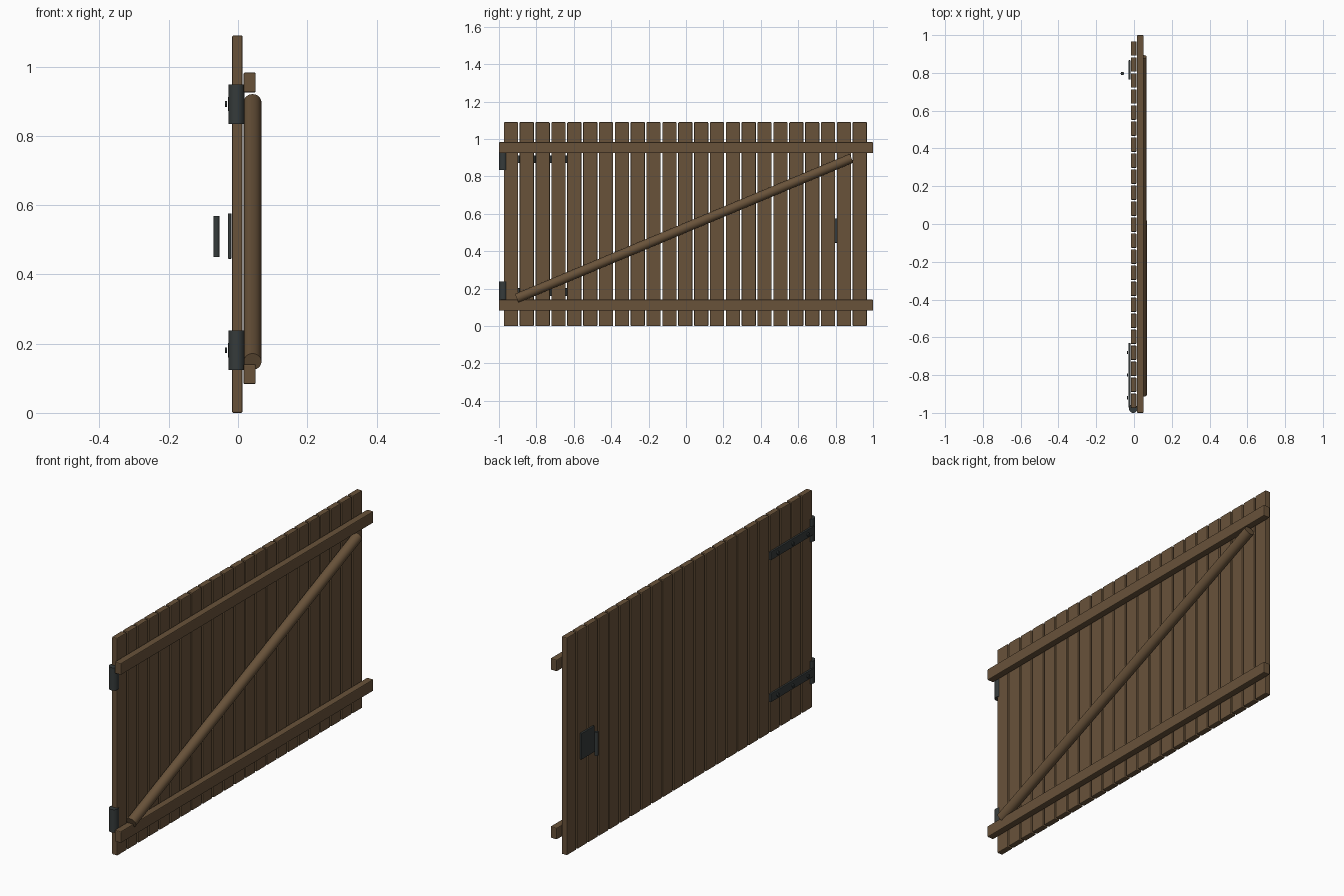
import bpy
from mathutils import Vector

if "Cube" in bpy.data.objects:
    bpy.data.objects.remove(bpy.data.objects["Cube"])


def material(name, rgb):
    m = bpy.data.materials.new(name)
    m.diffuse_color = (*rgb, 1)
    m.use_nodes = True
    m.node_tree.nodes["Principled BSDF"].inputs["Base Color"].default_value = m.diffuse_color
    return m


WOOD = material("brown_wood", (0.14, 0.085, 0.042))
IRON = material("dark_iron", (0.036, 0.043, 0.043))


def box(name, lo, hi, mat, bevel=0.0):
    lo, hi = Vector(lo), Vector(hi)
    bpy.ops.mesh.primitive_cube_add(size=1, location=(lo + hi) / 2)
    ob = bpy.context.object
    ob.name = name
    ob.scale = hi - lo
    bpy.ops.object.transform_apply(location=False, rotation=False, scale=True)
    ob.data.materials.append(mat)
    if bevel:
        mod = ob.modifiers.new("soft_edges", "BEVEL")
        mod.width = bevel
        mod.segments = 2
    return ob


def rod(name, a, b, radius, mat, sides=24):
    a, b = Vector(a), Vector(b)
    d = b - a
    bpy.ops.mesh.primitive_cylinder_add(vertices=sides, radius=radius,
                                        depth=d.length, location=(a + b) / 2)
    ob = bpy.context.object
    ob.name = name
    ob.rotation_euler = d.to_track_quat('Z', 'Y').to_euler()
    ob.data.materials.append(mat)
    bpy.ops.object.shade_smooth_by_angle()
    return ob


# Vertical planks
COUNT, WIDTH, FIRST, LAST = 23, 0.076, -0.974, 0.967
pitch = (LAST - FIRST - WIDTH) / (COUNT - 1)
for i in range(COUNT):
    y = FIRST + i * pitch
    box(f"plank_{i + 1}", (-0.017, y, 0), (0.013, y + WIDTH, 1.09), WOOD, 0.004)

# Horizontal rails
for name, z in (("lower_rail", 0.112), ("upper_rail", 0.954)):
    box(name, (0.016, -1, z - 0.029), (0.051, 1, z + 0.029), WOOD, 0.004)

# Round diagonal brace
rod("diagonal_brace", (0.042, -0.905, 0.148), (0.042, 0.885, 0.897), 0.0255, WOOD, 32)

# Strap hinges with barrels and bolts
for name, z in (("lower", 0.181), ("upper", 0.892)):
    rod(f"{name}_hinge_barrel", (-0.004, -0.977, z - 0.057),
        (-0.004, -0.977, z + 0.057), 0.023, IRON)
    box(f"{name}_hinge_strap", (-0.029, -0.972, z - 0.021),
        (-0.019, -0.63, z + 0.021), IRON, 0.002)
    for k, y in enumerate((-0.92, -0.8, -0.68)):
        rod(f"{name}_hinge_bolt_{k + 1}", (-0.038, y, z), (-0.032, y, z),
            0.0085, IRON, 12)

# Latch plate and pull handle
box("latch_plate", (-0.029, 0.765, 0.445), (-0.019, 0.867, 0.576), IRON, 0.002)
rod("latch_handle", (-0.062, 0.797, 0.45), (-0.062, 0.797, 0.568), 0.009, IRON, 16)
